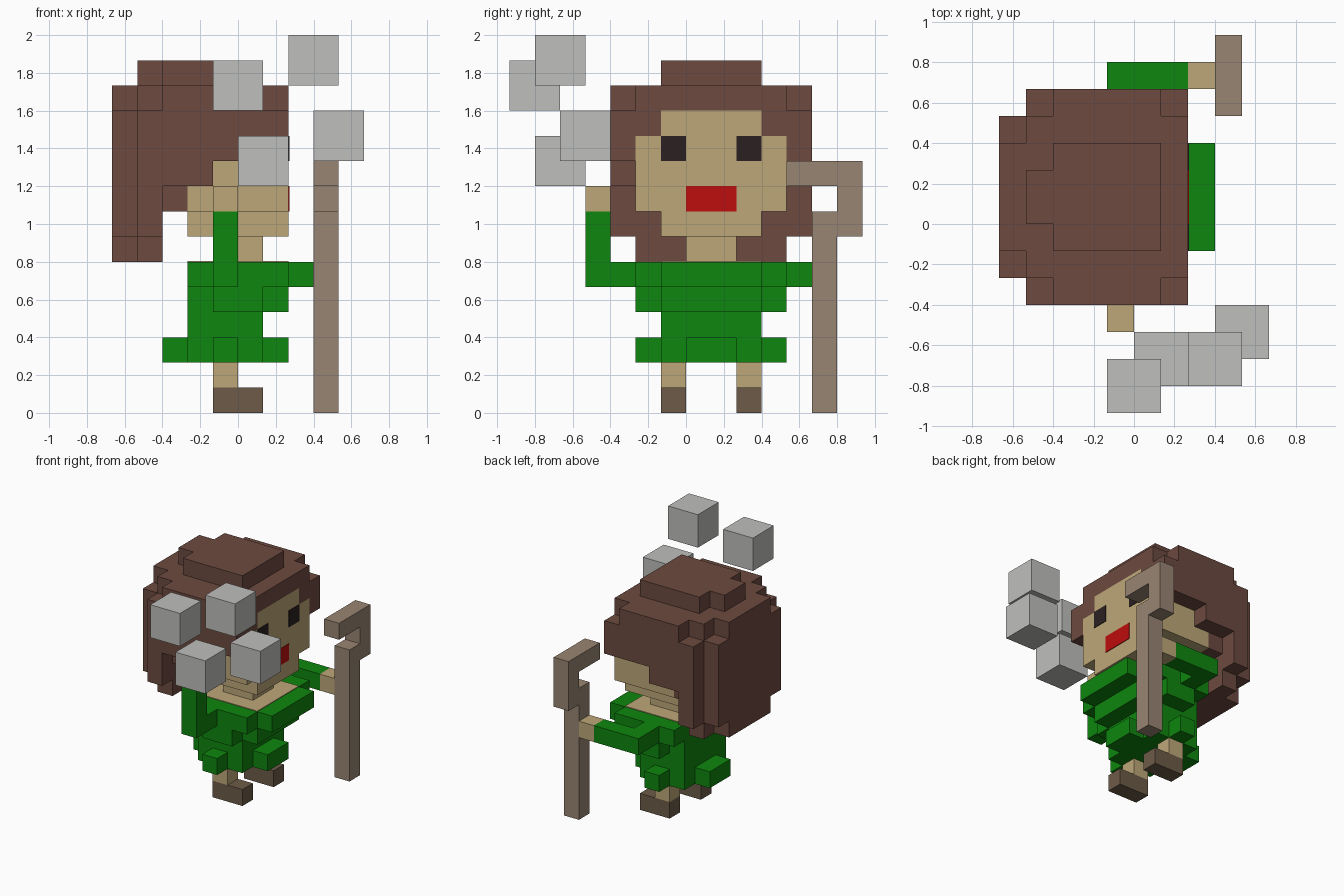
import bpy
import bmesh
import math
from mathutils import Vector

if "Cube" in bpy.data.objects:
    bpy.data.objects.remove(bpy.data.objects["Cube"], do_unlink=True)

U = 2 / 15  # size of one grid cell


def material(name, rgb):
    """Flat material from 8-bit display colour."""
    lin = [(c / 255 / 12.92) if c < 11 else ((c / 255 + 0.055) / 1.055) ** 2.4 for c in rgb]
    m = bpy.data.materials.new(name)
    m.use_nodes = True
    m.diffuse_color = (*lin, 1)
    bsdf = m.node_tree.nodes["Principled BSDF"]
    bsdf.inputs["Base Color"].default_value = (*lin, 1)
    bsdf.inputs["Roughness"].default_value = 0.9
    return m


HAIR = material("hair brown", (109, 74, 64))
SKIN = material("skin tan", (189, 167, 120))
GREEN = material("cloth green", (14, 134, 14))
STONE = material("stone grey", (191, 191, 188))
SHOE = material("shoe brown", (109, 91, 72))
WOOD = material("staff wood", (153, 133, 115))
RED = material("mouth red", (190, 13, 14))
DARK = material("eye dark", (42, 32, 33))


def finish(name, bm, mat):
    mesh = bpy.data.meshes.new(name)
    bm.to_mesh(mesh)
    bm.free()
    mesh.materials.append(mat)
    obj = bpy.data.objects.new(name, mesh)
    bpy.context.collection.objects.link(obj)
    return obj


def blocks(name, mat, boxes):
    """Union of grid boxes (x0, x1, y0, y1, z0, z1), keeping only the outer skin."""
    cells = {(x, y, z) for b in boxes
             for x in range(b[0], b[1]) for y in range(b[2], b[3]) for z in range(b[4], b[5])}
    bm = bmesh.new()
    verts = {}

    def vert(p):
        if p not in verts:
            verts[p] = bm.verts.new(Vector(p) * U)
        return verts[p]

    for cell in cells:
        for axis in range(3):
            for side in (0, 1):
                near = list(cell)
                near[axis] += 1 if side else -1
                if tuple(near) in cells:
                    continue
                a, b = (axis + 1) % 3, (axis + 2) % 3
                ring = []
                for da, db in ((0, 0), (1, 0), (1, 1), (0, 1)):
                    p = list(cell)
                    p[axis] += side
                    p[a] += da
                    p[b] += db
                    ring.append(vert(tuple(p)))
                bm.faces.new(ring if side else ring[::-1])
    bmesh.ops.dissolve_limit(bm, angle_limit=math.radians(1), verts=bm.verts, edges=bm.edges)
    return finish(name, bm, mat)


def plate(name, mat, lo, hi):
    """Thin box between two grid corners."""
    lo, hi = Vector(lo) * U, Vector(hi) * U
    bm = bmesh.new()
    bmesh.ops.create_cube(bm, size=1)
    for v in bm.verts:
        v.co = (lo + hi) / 2 + Vector([c * s for c, s in zip(v.co, hi - lo)])
    return finish(name, bm, mat)


def both(boxes):
    """Add copies mirrored across the body's middle plane, y = 1 cell."""
    return boxes + [(b[0], b[1], 2 - b[3], 2 - b[2], b[4], b[5]) for b in boxes]


# Hair: crown, top cap, back and stepped side locks
blocks("hair", HAIR, [
    (-3, 1, -1, 3, 13, 14), (-4, -3, 0, 2, 13, 14),
    (-5, -4, -1, 3, 12, 13), (-4, 2, -2, 4, 12, 13), (-3, 1, -3, 5, 12, 13),
    (-5, -4, -2, 4, 7, 12), (-4, -3, -3, 5, 7, 12), (-3, -2, -2, 4, 8, 12),
    (-5, -4, -1, 3, 6, 7), (-4, -3, -2, 4, 6, 7),
] + both([
    (-3, -1, -3, -2, 9, 12), (-1, 2, -3, -2, 10, 12), (-2, 2, -2, -1, 11, 12),
]))

# Head with neck, face on +x
blocks("head", SKIN, [(-2, 2, -2, 4, 8, 11), (-2, 2, -1, 3, 7, 12), (-1, 1, 0, 2, 6, 7)])
T = 0.04  # plate thickness in cells
for name, y in (("right_eye", -1), ("left_eye", 2)):
    plate(name, DARK, (2, y, 10), (2 + T, y + 1, 11))
plate("mouth", RED, (2, 0, 8), (2 + T, 2, 9))

# Tunic: shoulders, chest, waist, skirt with four tabs
blocks("tunic", GREEN, [
    (-2, 2, -2, 4, 5, 6), (2, 3, -1, 3, 5, 6),
    (-2, 2, -1, 3, 4, 5), (-2, 1, -1, 3, 2, 4),
    (1, 2, 0, 2, 2, 3), (-3, -2, 0, 2, 2, 3),
] + both([(-1, 1, -2, -1, 4, 5), (-1, 0, -2, -1, 2, 3)]))
plate("neckline", SKIN, (-2, -1, 6), (2, 3, 6 + T))

# Raised right arm, and left arm reaching forward to the staff
blocks("right_sleeve", GREEN, [(-1, 0, -4, -2, 5, 6), (-1, 0, -4, -3, 5, 8)])
blocks("right_hand", SKIN, [(-1, 0, -4, -3, 8, 9)])
blocks("left_sleeve", GREEN, [(-1, 0, 4, 6, 5, 6), (-1, 2, 5, 6, 5, 6)])
blocks("left_hand", SKIN, [(2, 3, 5, 6, 5, 6)])

# Legs and shoes
for side, y in (("right", -1), ("left", 2)):
    blocks(side + "_leg", SKIN, [(-1, 0, y, y + 1, 1, 2)])
    blocks(side + "_shoe", SHOE, [(-1, 1, y, y + 1, 0, 1)])

# Crooked staff
blocks("staff", WOOD, [(3, 4, 5, 6, 0, 8), (3, 4, 6, 7, 7, 10), (3, 4, 4, 7, 9, 10)])

# Floating stones above the raised hand
for i, (x, y, z) in enumerate([(2, -6, 13), (-1, -7, 12), (0, -6, 9), (3, -5, 10)], 1):
    blocks(f"floating_stone_{i}", STONE, [(x, x + 2, y, y + 2, z, z + 2)])
